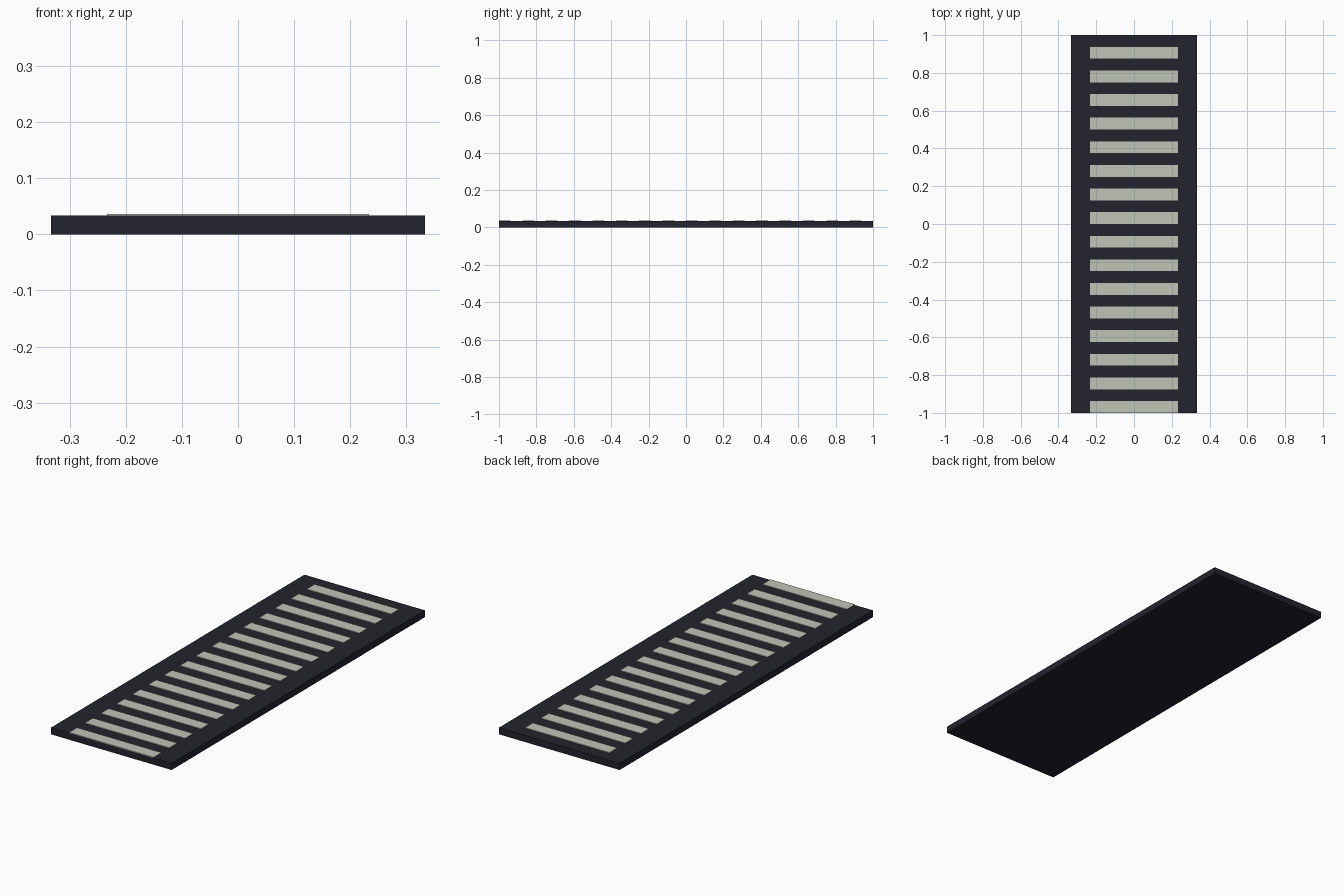
import bpy

if "Cube" in bpy.data.objects:
    bpy.data.objects.remove(bpy.data.objects["Cube"])

def material(name, rgb):
    m = bpy.data.materials.new(name)
    m.diffuse_color = (*rgb, 1)
    m.use_nodes = True
    m.node_tree.nodes["Principled BSDF"].inputs["Base Color"].default_value = m.diffuse_color
    return m

asphalt = material("dark_asphalt", (0.0175, 0.0168, 0.026))
paint = material("pale_paint", (0.53, 0.555, 0.47))

def box(name, lo, hi, mat):
    bpy.ops.mesh.primitive_cube_add(size=1, location=[(a + b) / 2 for a, b in zip(lo, hi)])
    ob = bpy.context.object
    ob.name = name
    ob.scale = [b - a for a, b in zip(lo, hi)]
    bpy.ops.object.transform_apply(location=False, rotation=False, scale=True)
    ob.data.materials.append(mat)
    return ob

# Road slab
TOP = 0.0335
box("road_slab", (-0.3333, -1, 0), (0.3333, 1, TOP), asphalt)

# Crossing stripes: sixteen thin plates, the first flush with the front edge
PITCH = 2 / 16
for i in range(16):
    y = -1 + i * PITCH
    box(f"crossing_stripe_{i + 1}", (-0.2333, y, TOP), (0.2333, y + PITCH / 2, TOP + 0.0032), paint)
